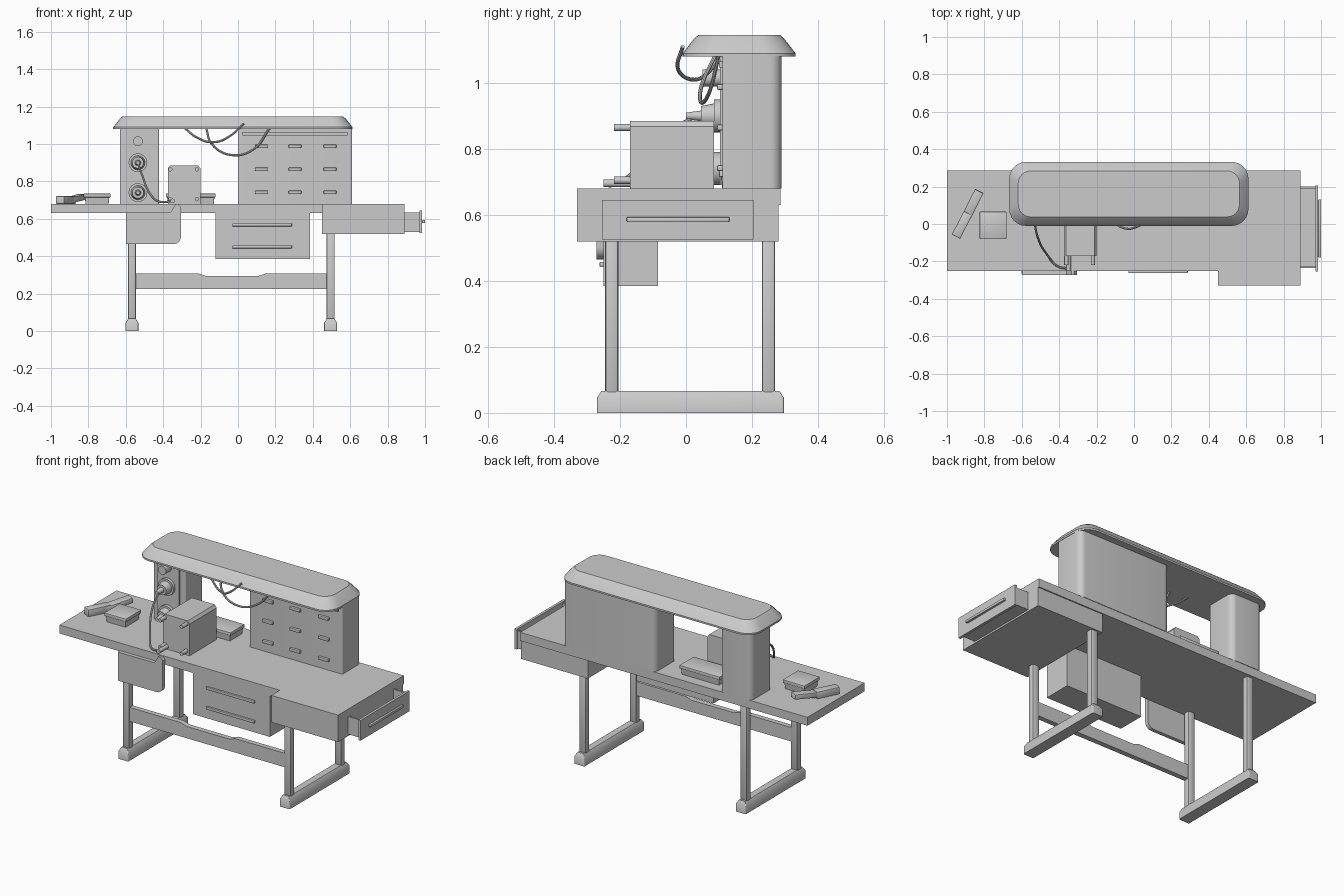
import bpy, bmesh, math
from mathutils import Vector, Matrix

cube = bpy.data.objects.get("Cube")
if cube:
    bpy.data.objects.remove(cube)

grey = bpy.data.materials.new("light grey")
grey.use_nodes = True
COLOUR = (0.6, 0.6, 0.6, 1)
grey.diffuse_color = COLOUR
grey.node_tree.nodes["Principled BSDF"].inputs["Base Color"].default_value = COLOUR


def add(name, bm_or_mesh):
    """Link a mesh as a named, coloured object with smooth shading by angle."""
    if isinstance(bm_or_mesh, bmesh.types.BMesh):
        me = bpy.data.meshes.new(name)
        bmesh.ops.recalc_face_normals(bm_or_mesh, faces=bm_or_mesh.faces)
        bm_or_mesh.to_mesh(me)
        bm_or_mesh.free()
    else:
        me = bm_or_mesh
    me.materials.clear()
    me.materials.append(grey)
    ob = bpy.data.objects.new(name, me)
    bpy.context.collection.objects.link(ob)
    bpy.ops.object.select_all(action='DESELECT')
    ob.select_set(True)
    bpy.context.view_layer.objects.active = ob
    bpy.ops.object.shade_smooth_by_angle(angle=math.radians(35))
    return ob


def box(name, x, y, z, bevel=0.0, turn=None):
    """Box from (min, max) ranges, optionally bevelled and turned on its centre."""
    bm = bmesh.new()
    bmesh.ops.create_cube(bm, size=1)
    size = [b - a for a, b in (x, y, z)]
    bmesh.ops.scale(bm, vec=size, verts=bm.verts)
    if bevel:
        bmesh.ops.bevel(bm, geom=bm.edges[:], offset=bevel, segments=2,
                        profile=0.5, affect='EDGES')
    if turn:
        bm.transform(turn)
    bmesh.ops.translate(bm, verts=bm.verts, vec=[(a + b) / 2 for a, b in (x, y, z)])
    return add(name, bm)


def rounded(name, x, y, levels, r, r_front=None):
    """Stacked rounded rectangles; levels are (height, inset)."""
    bm = bmesh.new()
    r_front = r if r_front is None else r_front
    rings = []
    for z, inset in levels:
        ring = []
        corners = [(1, 1, r), (0, 1, r), (0, 0, r_front), (1, 0, r_front)]
        for k, (i, j, rad) in enumerate(corners):
            rad = max(rad - inset * 0.5, 0.002)
            cx = x[i] + (1 - 2 * i) * (inset + rad)
            cy = y[j] + (1 - 2 * j) * (inset + rad)
            for s in range(7):
                a = (k + s / 6) * math.pi / 2
                ring.append(bm.verts.new((cx + rad * math.cos(a), cy + rad * math.sin(a), z)))
        rings.append(ring)
    n = len(rings[0])
    for lo, hi in zip(rings, rings[1:]):
        for i in range(n):
            bm.faces.new((lo[i], lo[(i + 1) % n], hi[(i + 1) % n], hi[i]))
    bm.faces.new(rings[0])
    bm.faces.new(rings[-1])
    return add(name, bm)


def profile(name, pts, y):
    """Front outline (x, z) extruded through a y range."""
    bm = bmesh.new()
    face = bm.faces.new([bm.verts.new((px, y[0], pz)) for px, pz in pts])
    out = bmesh.ops.extrude_face_region(bm, geom=[face])
    moved = [v for v in out["geom"] if isinstance(v, bmesh.types.BMVert)]
    bmesh.ops.translate(bm, verts=moved, vec=(0, y[1] - y[0], 0))
    return add(name, bm)


def knob(name, x, z, y, r, r_tip=None):
    """Round part pointing to the front."""
    bm = bmesh.new()
    bmesh.ops.create_cone(bm, cap_ends=True, segments=24, radius1=r,
                          radius2=r if r_tip is None else r_tip, depth=y[1] - y[0])
    bm.transform(Matrix.Translation((x, sum(y) / 2, z)) @ Matrix.Rotation(math.pi / 2, 4, 'X'))
    return add(name, bm)


def hose(name, pts, r=0.006):
    cu = bpy.data.curves.new(name, 'CURVE')
    cu.dimensions = '3D'
    cu.bevel_depth = r
    cu.bevel_resolution = 2
    cu.use_fill_caps = True
    sp = cu.splines.new('BEZIER')
    sp.bezier_points.add(len(pts) - 1)
    for p, co in zip(sp.bezier_points, pts):
        p.co = co
        p.handle_left_type = p.handle_right_type = 'AUTO'
    tmp = bpy.data.objects.new(name + "_path", cu)
    bpy.context.collection.objects.link(tmp)
    dg = bpy.context.evaluated_depsgraph_get()
    me = bpy.data.meshes.new_from_object(tmp.evaluated_get(dg))
    bpy.data.objects.remove(tmp)
    add(name, me)


# Table top and the deep box on its left end
box("table_top", (-1, 0.46), (-0.25, 0.287), (0.63, 0.68))
box("end_box", (0.45, 0.89), (-0.33, 0.28), (0.52, 0.68))
box("table_rear_strip", (0.45, 0.89), (0.27, 0.287), (0.63, 0.68))

# Open drawer in the end box
box("drawer_floor", (0.88, 0.975), (-0.235, 0.2), (0.53, 0.54))
for side, y in (("front", -0.235), ("rear", 0.19)):
    box("drawer_side_" + side, (0.88, 0.975), (y, y + 0.01), (0.53, 0.635))
box("drawer_front", (0.97, 0.985), (-0.255, 0.205), (0.525, 0.645))
box("drawer_handle", (0.985, 1), (-0.18, 0.132), (0.578, 0.594), 0.004)

# Legs, feet and crossbar
for side, x, top in (("right", -0.567, 0.64), ("left", 0.495, 0.53)):
    for end, y in (("front", -0.225), ("rear", 0.25)):
        box(f"{end}_leg_{side}", (x - 0.022, x + 0.022), (y - 0.02, y + 0.02), (0.05, top), 0.008)
    rounded("foot_" + side, (x - 0.034, x + 0.034), (-0.27, 0.297),
            [(0, 0), (0.045, 0), (0.067, 0.014)], 0.006)
profile("crossbar", [(-0.55, 0.225), (0.48, 0.225), (0.48, 0.308), (0.15, 0.308),
                     (0.11, 0.295), (-0.17, 0.295), (-0.21, 0.308), (-0.55, 0.308)],
        (-0.24, -0.21))

# Hanging drawer unit under the table
box("hanging_drawers", (-0.12, 0.385), (-0.25, -0.085), (0.385, 0.64))
for i, z in enumerate((0.45, 0.568)):
    box(f"hanging_drawer_handle_{i}", (-0.03, 0.288), (-0.262, -0.248), (z - 0.008, z + 0.008), 0.003)

# Thin panel with one rounded corner, hooked over the table edge
arc = [(-0.345 + 0.04 * math.sin(a), 0.505 - 0.04 * math.cos(a))
       for a in (math.pi / 2 * s / 6 for s in range(7))]
profile("front_panel", [(-0.6, 0.465)] + arc +
        [(-0.305, 0.66), (-0.32, 0.68), (-0.335, 0.678), (-0.36, 0.635), (-0.6, 0.635)],
        (-0.272, -0.25))

# Canopy and the two upright cabinets
rounded("canopy", (-0.667, 0.612), (-0.01, 0.332),
        [(1.08, 0), (1.09, 0), (1.135, 0.035), (1.146, 0.048)], 0.09)
for name, x in (("tool_cabinet", (-0.632, -0.422)), ("drawer_cabinet", (0.0, 0.61))):
    rounded(name, x, (0.11, 0.29), [(0.68, 0), (1.085, 0)], 0.035, 0.006)
for i, x in enumerate((0.125, 0.305, 0.492)):
    for j, z in enumerate((0.742, 0.865, 0.988)):
        box(f"small_handle_{i}_{j}", (x - 0.034, x + 0.034), (0.094, 0.112),
            (z - 0.009, z + 0.009), 0.004)
box("cabinet_top_rail", (0.025, 0.585), (0.1, 0.112), (1.047, 1.065))

# Spindles on the tool cabinet
box("spindle_plate", (-0.605, -0.46), (0.103, 0.112), (0.69, 1.08))
knob("upper_dial", -0.535, 1.015, (0.05, 0.11), 0.026)
for name, z in (("middle", 0.9), ("lower", 0.74)):
    knob(name + "_flange", -0.535, z, (0.085, 0.11), 0.05)
    knob(name + "_barrel", -0.535, z, (0.045, 0.085), 0.038, 0.03)
    knob(name + "_tip", -0.535, z, (0.0, 0.045), 0.016, 0.01)

# Machine box with its pins
profile("machine_box", [(-0.375, 0.68), (-0.2, 0.68), (-0.2, 0.868), (-0.212, 0.885),
                        (-0.363, 0.885), (-0.375, 0.873)], (-0.17, 0.085))
for i, x in enumerate((-0.362, -0.22)):
    for j, z in enumerate((0.705, 0.865)):
        knob(f"pin_{i}_{j}", x, z, (-0.218, -0.165), 0.011)
knob("hand_tool", -0.35, 0.696, (-0.25, -0.17), 0.012)

# Hoses
hose("short_hose", [(-0.29, 0.1, 1.09), (-0.22, 0.07, 1.035), (-0.13, 0.02, 1.01),
                    (-0.04, -0.025, 1.045), (0.03, -0.01, 1.11)])
hose("long_hose", [(-0.17, 0.09, 1.085), (-0.14, 0.05, 1.0), (-0.04, 0.045, 0.942),
                   (0.08, 0.07, 0.97), (0.17, 0.1, 1.085)])
hose("tool_hose", [(-0.535, 0.03, 0.9), (-0.515, -0.07, 0.84), (-0.46, -0.17, 0.72),
                   (-0.41, -0.225, 0.69), (-0.35, -0.24, 0.696)])

# Trays and loose tool on the table
for name, x, y, top in (("square_tray", (-0.825, -0.682), (-0.08, 0.066), 0.735),
                        ("rear_tray", (-0.385, -0.12), (0.1, 0.235), 0.735)):
    rounded(name, x, y, [(0.68, 0.01), (0.715, 0.006)], 0.006)
    box(name + "_lid", x, y, (0.715, top), 0.003)
spin = Matrix.Rotation(math.radians(-27), 4, 'Z')
tilt = spin @ Matrix.Rotation(math.radians(7), 4, 'X')
box("loose_tool_base", (-0.945, -0.895), (-0.075, 0.065), (0.68, 0.722), 0.004, spin)
box("loose_tool_arm", (-0.888, -0.838), (0.025, 0.185), (0.695, 0.725), 0.004, tilt)
